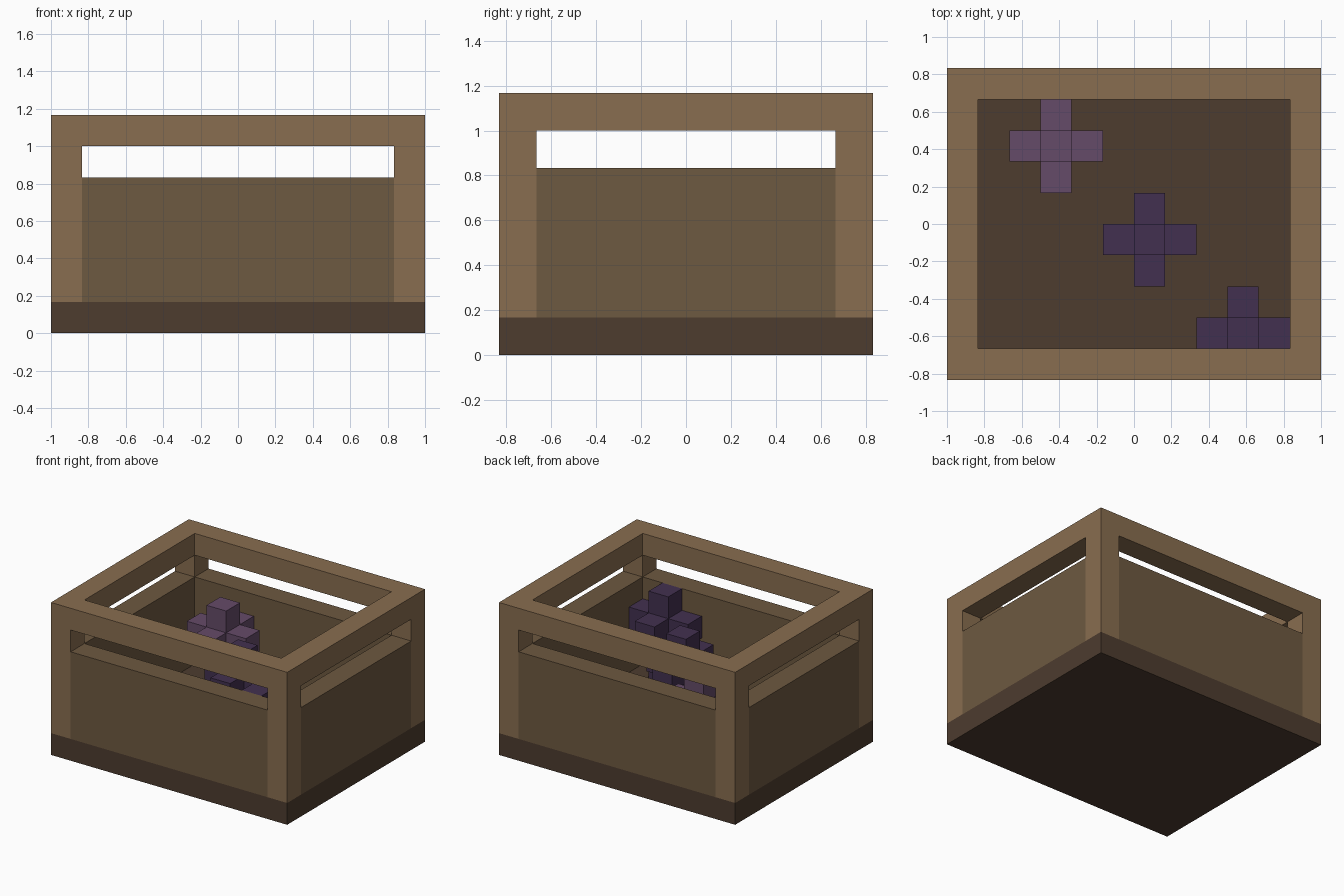
import bpy

if "Cube" in bpy.data.objects:
    bpy.data.objects.remove(bpy.data.objects["Cube"])

U = 1 / 6  # edge of one block


def material(name, rgb):
    m = bpy.data.materials.new(name)
    m.diffuse_color = (*rgb, 1)
    m.use_nodes = True
    m.node_tree.nodes["Principled BSDF"].inputs["Base Color"].default_value = m.diffuse_color
    return m


SOIL = material("dark_wood", (0.075, 0.045, 0.028))
FRAME = material("light_wood", (0.25, 0.155, 0.08))
PANEL = material("panel_wood", (0.155, 0.1, 0.052))
LILAC = material("lilac", (0.13, 0.07, 0.14))
VIOLET = material("violet", (0.055, 0.03, 0.08))


def box(name, lo, hi, mat):
    """Box between two corners given in block units."""
    x, y, z = [(a + b) / 2 * U for a, b in zip(lo, hi)]
    bpy.ops.mesh.primitive_cube_add(size=1, location=(x, y, z))
    ob = bpy.context.object
    ob.name = name
    ob.scale = [(b - a) * U for a, b in zip(lo, hi)]
    bpy.ops.object.transform_apply(location=False, rotation=False, scale=True)
    ob.data.materials.append(mat)


# Floor slab
box("base", (-6, -5, 0), (6, 5, 1), SOIL)

# Corner posts
for x in (-6, 5):
    for y in (-5, 4):
        box("corner_post", (x, y, 1), (x + 1, y + 1, 6), FRAME)

# Wall panels and top rails, with an open slot between them
for y in (-5, 4):
    box("long_panel", (-5, y, 1), (5, y + 1, 5), PANEL)
    box("long_rail", (-6, y, 6), (6, y + 1, 7), FRAME)
for x in (-6, 5):
    box("short_panel", (x, -4, 1), (x + 1, 4, 5), PANEL)
    box("short_rail", (x, -4, 6), (x + 1, 4, 7), FRAME)

# Purple clusters: a central column with side blocks that stay inside the walls
for cx, cy, mat in ((-3, 2, LILAC), (0, -1, VIOLET), (3, -4, VIOLET)):
    box("cluster_core", (cx, cy, 1), (cx + 1, cy + 1, 5), mat)
    for dx, dy in ((1, 0), (-1, 0), (0, 1), (0, -1)):
        x, y = cx + dx, cy + dy
        if y >= -4:
            box("cluster_arm", (x, y, 3), (x + 1, y + 1, 4), mat)
